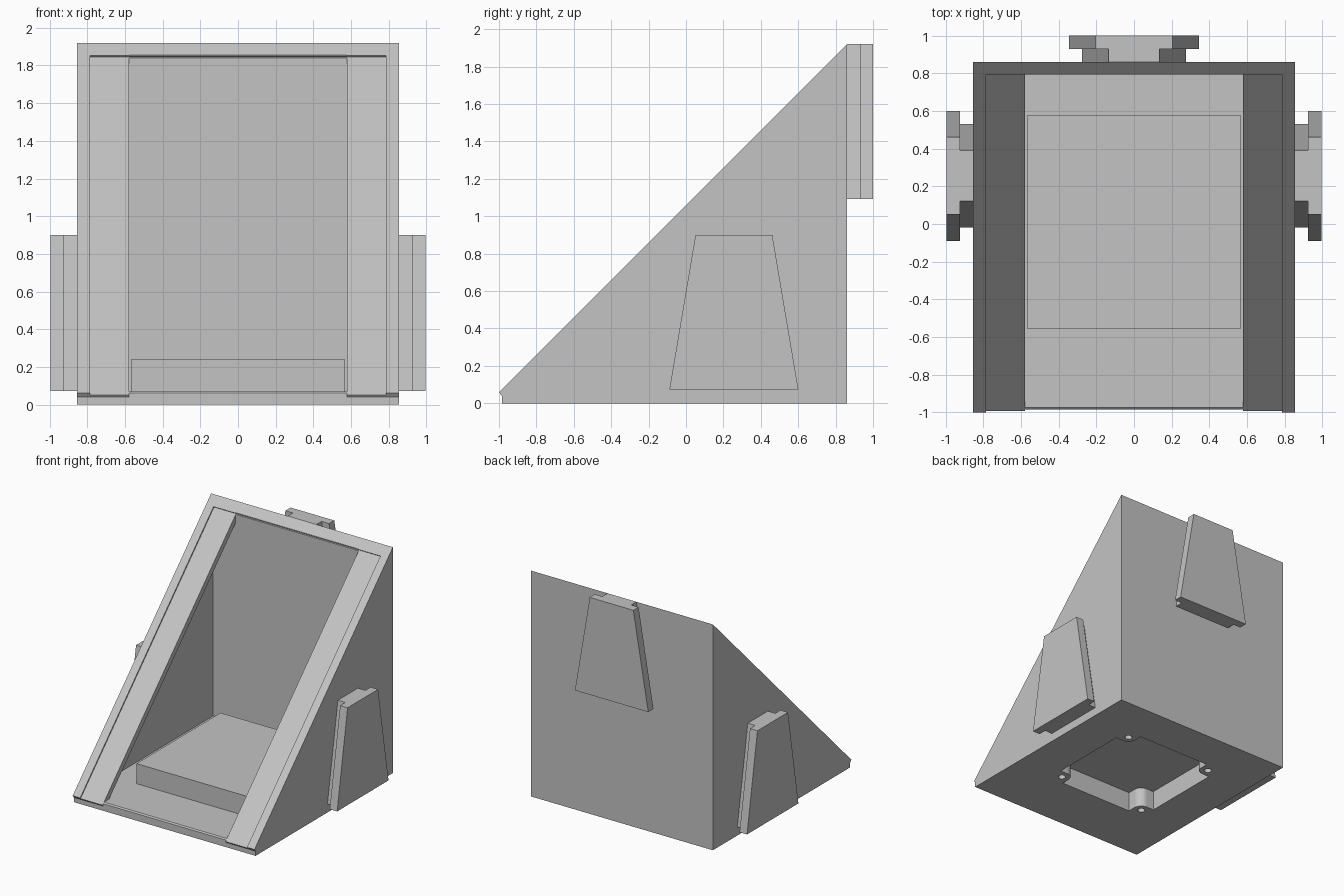
import bpy, bmesh, math
from mathutils import Matrix, Vector

cube = bpy.data.objects.get("Cube")
if cube:
    bpy.data.objects.remove(cube, do_unlink=True)

grey = bpy.data.materials.new("plain_grey")
grey.use_nodes = True
COLOUR = (0.55, 0.55, 0.55, 1)
grey.diffuse_color = COLOUR
grey.node_tree.nodes["Principled BSDF"].inputs["Base Color"].default_value = COLOUR


def make(name, bm):
    bmesh.ops.recalc_face_normals(bm, faces=bm.faces)
    mesh = bpy.data.meshes.new(name)
    bm.to_mesh(mesh)
    bm.free()
    mesh.materials.append(grey)
    ob = bpy.data.objects.new(name, mesh)
    bpy.context.collection.objects.link(ob)
    return ob


def prism(name, points, low, high, place):
    """Extrude a flat outline from low to high; place maps (a, b, depth) to xyz."""
    bm = bmesh.new()
    face = bm.faces.new([bm.verts.new(place(a, b, low)) for a, b in points])
    shift = Vector(place(0, 0, high)) - Vector(place(0, 0, low))
    out = bmesh.ops.extrude_face_region(bm, geom=[face])
    moved = [v for v in out["geom"] if isinstance(v, bmesh.types.BMVert)]
    bmesh.ops.translate(bm, vec=shift, verts=moved)
    return make(name, bm)


def side_prism(name, points, half_width):
    return prism(name, points, -half_width, half_width, lambda y, z, x: (x, y, z))


def flat_prism(name, points, low, high):
    return prism(name, points, low, high, lambda x, y, z: (x, y, z))


def combine(target, tool, operation):
    """Apply a boolean and discard the helper."""
    tool.hide_render = True
    mod = target.modifiers.new("cut", "BOOLEAN")
    mod.operation, mod.object, mod.solver = operation, tool, "EXACT"
    graph = bpy.context.evaluated_depsgraph_get()
    mesh = bpy.data.meshes.new_from_object(target.evaluated_get(graph))
    target.modifiers.clear()
    target.data = mesh
    bpy.data.objects.remove(tool, do_unlink=True)


BACK, TOP, FLOOR, WALL, NOSE = 0.86, 1.92, 0.07, 0.795, -0.985
RISE = TOP - BACK          # the slope is z = y + RISE

# Wedge housing
body = side_prism("wedge_housing", [(NOSE, 0), (BACK, 0), (BACK, TOP),
                                    (-1, RISE - 1), (NOSE, 0.04)], 0.855)

# Inner cavity, leaving sloped rails on both sides
under = RISE - 0.085
combine(body, side_prism("cavity", [(FLOOR - under, FLOOR), (WALL, FLOOR),
                                    (WALL, WALL + under)], 0.79), "DIFFERENCE")

# Front opening between the rails
combine(body, side_prism("opening", [(-1.2, -0.2), (NOSE, -0.2), (NOSE, FLOOR),
                                     (WALL, FLOOR), (WALL, 2.2), (-1.2, 2.2)], 0.578),
        "DIFFERENCE")

# Shallow lid recess in the slope
seat = RISE - 0.015
combine(body, side_prism("lid_recess", [(-1.2, seat - 1.2), (0.8, seat + 0.8),
                                        (0.6, seat + 1), (-1.2, seat - 0.8)], 0.785),
        "DIFFERENCE")

# Raised block on the floor
x, y0, y1 = 0.567, -0.555, 0.575
combine(body, flat_prism("block", [(-x, y0), (x, y0), (x, y1), (-x, y1)], 0.03, 0.24), "UNION")

# Underside pocket with rounded corner bosses
MID, EDGE, BOSS, R = 0.01, 0.49, 0.42, 0.07
corner = [(EDGE, BOSS - R)]
for i in range(9):
    t = math.radians(270 - i * 90 / 8)
    corner.append((BOSS + R * math.cos(t), BOSS + R * math.sin(t)))
corner.append((BOSS - R, EDGE))
outline = []
for turn in range(4):
    spin = Matrix.Rotation(turn * math.pi / 2, 2)
    outline += [spin @ Vector(p) + Vector((0, MID)) for p in corner]
combine(body, flat_prism("pocket", outline, -0.1, 0.17), "DIFFERENCE")

# Screw holes in the bosses
for sx in (-1, 1):
    for sy in (-1, 1):
        ring = [(sx * BOSS + 0.03 * math.cos(k * math.pi / 8),
                 MID + sy * BOSS + 0.03 * math.sin(k * math.pi / 8)) for k in range(16)]
        combine(body, flat_prism("hole", ring, -0.1, 0.14), "DIFFERENCE")


def connector(name, centre, base, wall, place):
    """Tapered T-shaped slide: narrow neck and wide cap."""
    for part, inset, low, high in (("neck", 0.07, 0, 0.07), ("cap", 0, 0.07, 0.14)):
        b, t = 0.345 - inset, 0.205 - inset
        shape = [(centre - b, base), (centre + b, base),
                 (centre + t, base + 0.828), (centre - t, base + 0.828)]
        prism(name + "_" + part, shape, wall + low, wall + high, place)


# Slide connectors on both sides and the back
connector("left_connector", 0.256, 0.073, 0.855, lambda a, z, d: (d, a, z))
connector("right_connector", 0.256, 0.073, 0.855, lambda a, z, d: (-d, a, z))
connector("back_connector", 0, 1.092, BACK, lambda a, z, d: (a, d, z))
